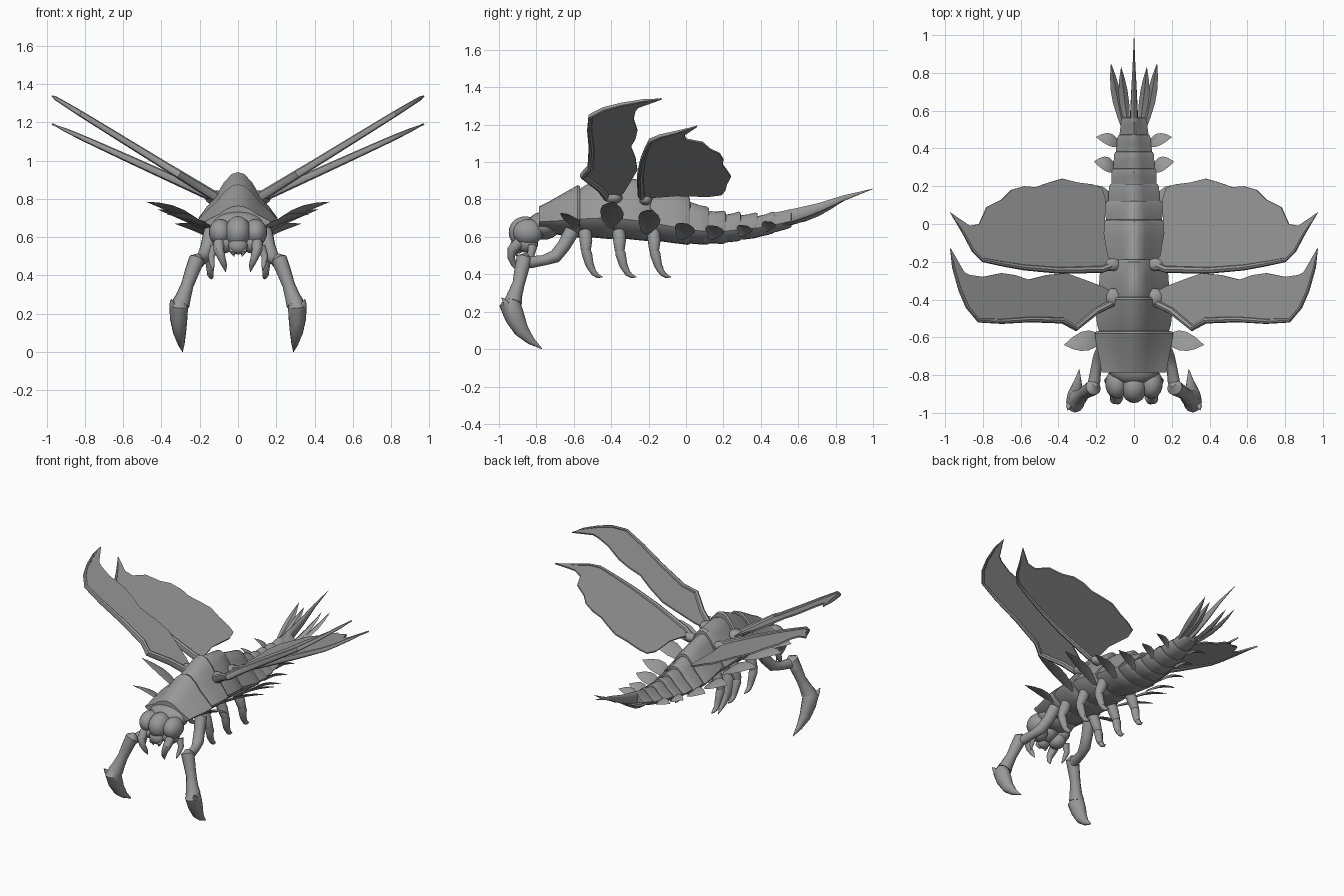
import bpy, bmesh, math
from mathutils import Vector

if "Cube" in bpy.data.objects:
    bpy.data.objects.remove(bpy.data.objects["Cube"])

grey = bpy.data.materials.new("chitin grey")
grey.diffuse_color = (0.32, 0.32, 0.32, 1)
grey.use_nodes = True
grey.node_tree.nodes["Principled BSDF"].inputs["Base Color"].default_value = grey.diffuse_color


def finish(name, bm, mirror=False, angle=40):
    bmesh.ops.recalc_face_normals(bm, faces=bm.faces)
    me = bpy.data.meshes.new(name)
    bm.to_mesh(me)
    bm.free()
    me.materials.append(grey)
    ob = bpy.data.objects.new(name, me)
    bpy.context.collection.objects.link(ob)
    if mirror:
        ob.modifiers.new("mirror", 'MIRROR')
    bpy.ops.object.select_all(action='DESELECT')
    ob.select_set(True)
    bpy.context.view_layer.objects.active = ob
    bpy.ops.object.shade_smooth_by_angle(angle=math.radians(angle))
    return ob


def loft(rings):
    bm = bmesh.new()
    vs = [[bm.verts.new(p) for p in r] for r in rings]
    n = len(vs[0])
    for a, b in zip(vs, vs[1:]):
        for i in range(n):
            bm.faces.new((a[i], a[(i + 1) % n], b[(i + 1) % n], b[i]))
    bm.faces.new(vs[0])
    bm.faces.new(vs[-1])
    return bm


def tube(name, pts, mirror=True, flat=1.0, sides=12):
    """Tapered limb through (x, y, z, radius) points; flat scales its sideways radius."""
    P = [Vector(p[:3]) for p in pts]
    span = P[-1] - P[0]
    ref = Vector((0, 1, 0)) if abs(span.x) > abs(span.y) + abs(span.z) else Vector((1, 0, 0))
    rings = []
    for i, p in enumerate(P):
        t = (P[min(i + 1, len(P) - 1)] - P[max(i - 1, 0)]).normalized()
        v = t.cross(ref).normalized()
        u = v.cross(t)
        r = pts[i][3]
        rings.append([p + u * r * flat * math.cos(a) + v * r * math.sin(a)
                      for a in [math.tau * k / sides for k in range(sides)]])
    return finish(name, loft(rings), mirror)


def leaf(name, base, tip, w, across, thick=0.012):
    """Pointed blade with a raised midrib."""
    b, t, a = Vector(base), Vector(tip), Vector(across).normalized()
    d = t - b
    n = d.cross(a).normalized()
    rings = []
    for f, k in ((0, .35), (.18, .7), (.4, 1), (.6, .95), (.8, .6), (.93, .22), (1, .02)):
        c = b + d * f + n * 0.02 * math.sin(f * math.pi)
        rings.append([c + a * w * k, c + n * thick * k, c - a * w * k, c - n * thick * k])
    return finish(name, loft(rings), True, 30)


def ball(name, c, r, mirror=False):
    bm = bmesh.new()
    bmesh.ops.create_uvsphere(bm, u_segments=20, v_segments=12, radius=1)
    for v in bm.verts:
        v.co = Vector((v.co.x * r[0] + c[0], v.co.y * r[1] + c[1], v.co.z * r[2] + c[2]))
    return finish(name, bm, mirror, 60)


# Body profile: y, half width, top, side height, bottom
KEYS = [(-.80, .18, .76, .68, .63), (-.62, .20, .85, .69, .60), (-.50, .205, .90, .70, .595),
        (-.38, .20, .935, .70, .59), (-.20, .17, .89, .68, .58), (0, .16, .81, .64, .56),
        (.10, .148, .75, .63, .56), (.20, .128, .725, .63, .565), (.40, .098, .715, .65, .60),
        (.50, .075, .725, .67, .63), (.62, .05, .745, .70, .67)]


def profile(y):
    for a, b in zip(KEYS, KEYS[1:]):
        if y <= b[0]:
            break
    f = max(0, min(1, (y - a[0]) / (b[0] - a[0])))
    return [p + (q - p) * f for p, q in zip(a, b)][1:]


# fractions across the half section: width, then height above (+) or below (-) the side
SECTION = [(0, 1), (.16, .96), (.36, .78), (.55, .5), (.8, .24), (1, 0),
           (.92, -.25), (.62, -.7), (.3, -.95), (0, -1)]


def section(y, s, bump):
    w, zt, zs, zb = profile(y)
    half = []
    for fx, fz in SECTION:
        h = (zt - zs) if fz > 0 else (zs - zb)
        ridge = bump * max(0, fz) ** 4
        half.append((fx * w * s, zs + fz * h * s + ridge))
    full = half + [(-x, z) for x, z in half[-2:0:-1]]
    return [(x, y, z) for x, z in full]


# Overlapping body segments, each flaring toward its rear edge
CUTS = [-.785, -.58, -.40, -.20, .01, .11, .20, .28, .37, .46, .55]
for i, (y0, y1) in enumerate(zip(CUTS, CUTS[1:])):
    L = y1 - y0
    bump = 0.012 if i > 2 else 0.004
    start = .95 if i == 0 else .88
    rings = [section(y0 - (0 if i == 0 else .01), start, 0), section(y0 + .25 * L, .96, 0),
             section(y0 + .65 * L, 1.0, bump * .3), section(y1, 1.03, bump),
             section(y1 + .012, .98, bump), section(y1 + .014, .8, 0)]
    finish("body_segment_%d" % (i + 1), loft(rings), False, 35)

# Tail spike and tail blades
tube("tail_spike", [(0, .48, .685, .045), (0, .60, .715, .04), (0, .72, .755, .028),
                    (0, .85, .81, .014), (0, 1.0, .857, .001)], False, .5)
for k, (bx, tx, ty, tz) in enumerate([(.055, .122, .85, .80), (.03, .068, .83, .79)]):
    leaf("tail_blade_%d" % k, (bx, .50, .66), (tx, ty, tz), .026, (1, -.15, .25))

# Side blades: y, base x, base z, tip x, tip z, half width
BLADES = [(-.61, .16, .65, .37, .72, .056), (-.42, .16, .65, .48, .785, .064),
          (-.22, .14, .62, .42, .745, .060), (-.03, .13, .59, .33, .67, .055),
          (.13, .11, .59, .27, .655, .05), (.29, .09, .605, .212, .655, .042),
          (.42, .07, .63, .20, .675, .036)]
for k, (y, bx, bz, tx, tz, w) in enumerate(BLADES):
    dy = -.03 if k == 0 else .04
    leaf("side_blade_%d" % (k + 1), (bx, y, bz), (tx, y + dy, tz), w, (0, 1, -.35), .009)

# Wings: flat outlines in plan, rising outward, with a thicker leading vein
FRONT_LEAD = [(.10, -.41), (.20, -.46), (.31, -.55), (.38, -.51), (.55, -.505), (.70, -.515),
              (.82, -.51), (.88, -.44), (.92, -.35), (.955, -.23), (.972, -.13)]
FRONT_TRAIL = [(.90, -.255), (.87, -.27), (.80, -.28), (.70, -.26), (.63, -.27), (.56, -.295),
               (.46, -.27), (.36, -.26), (.25, -.30), (.17, -.33), (.10, -.37)]
HIND_LEAD = [(.10, -.21), (.17, -.24), (.40, -.245), (.58, -.23), (.70, -.21), (.80, -.19),
             (.85, -.14), (.90, -.05), (.972, .06)]
HIND_TRAIL = [(.87, -.01), (.82, 0), (.78, .09), (.70, .13), (.65, .18), (.58, .20), (.52, .195),
              (.45, .22), (.38, .24), (.30, .22), (.22, .21), (.17, .19), (.15, .12),
              (.16, -.05), (.14, -.17)]


def wing(name, lead, trail, z0, slope):
    def z(x):
        return z0 + (x - .10) * slope
    bm = bmesh.new()
    f = bm.faces.new([bm.verts.new((x, y, z(x))) for x, y in lead + trail])
    up = Vector((-slope, 0, 1)).normalized() * .005
    # bevelled rim on both sides of the membrane
    low = bmesh.ops.extrude_face_region(bm, geom=[f])
    bmesh.ops.translate(bm, verts=[v for v in low["geom"] if isinstance(v, bmesh.types.BMVert)],
                        vec=up * 2)
    bmesh.ops.translate(bm, verts=bm.verts[:], vec=-up)
    finish(name, bm, True)
    n = len(lead) - 1
    tube(name + "_vein", [(x, y, z(x), .019 * (1 - i / n) + .002 + .006 * (i < n))
                          for i, (x, y) in enumerate(lead)], True, .8, 8)


wing("front_wing", FRONT_LEAD, FRONT_TRAIL, .80, .617)
wing("hind_wing", HIND_LEAD, HIND_TRAIL, .795, .455)
ball("front_wing_joint", (.11, -.39, .81), (.05, .05, .035), True)
ball("hind_wing_joint", (.12, -.215, .80), (.05, .035, .03), True)

# Head with large lobed eyes
ball("neck", (0, -.76, .66), (.14, .09, .075))
ball("head", (0, -.86, .625), (.07, .088, .085))
ball("eye_lobe", (.092, -.845, .625), (.06, .08, .07), True)
ball("cheek", (.075, -.85, .565), (.055, .06, .05), True)
ball("lip", (0, -.90, .555), (.05, .04, .045))

# Mouthparts
tube("mandible", [(.10, -.89, .57, .03), (.10, -.93, .53, .027), (.085, -.935, .49, .02),
                  (.07, -.92, .45, .014), (.065, -.905, .42, .002)])
tube("inner_palp", [(.03, -.90, .55, .02), (.03, -.915, .525, .014), (.02, -.905, .50, .003)])
tube("outer_palp", [(.12, -.82, .55, .025), (.14, -.83, .50, .018), (.135, -.85, .46, .013),
                    (.13, -.87, .43, .003)])

# Raptorial front arms
tube("upper_arm", [(.14, -.61, .63, .04), (.16, -.655, .55, .036), (.18, -.70, .495, .036),
                   (.20, -.76, .475, .028), (.21, -.83, .465, .032), (.22, -.865, .46, .03)])
tube("forearm", [(.205, -.85, .505, .015), (.215, -.865, .485, .042), (.24, -.88, .42, .038),
                 (.265, -.895, .35, .033), (.285, -.915, .29, .04), (.30, -.925, .25, .048)])
tube("claw", [(.30, -.925, .285, .03), (.31, -.94, .235, .058), (.31, -.915, .17, .053),
              (.305, -.88, .10, .04), (.297, -.83, .045, .022), (.29, -.77, .002, .002)], True, .85)
tube("claw_spur", [(.33, -.95, .22, .025), (.345, -.965, .25, .015), (.35, -.985, .275, .002)])

# Three pairs of small walking legs
for k, y in enumerate((-.54, -.36, -.175)):
    tube("leg_thigh_%d" % (k + 1), [(.11, y, .63, .035), (.13, y + .005, .58, .034),
                                    (.15, y + .005, .53, .027), (.15, y + .01, .515, .02)])
    tube("leg_shin_%d" % (k + 1), [(.15, y, .54, .02), (.15, y + .01, .51, .028),
                                   (.145, y + .025, .45, .022), (.145, y + .04, .42, .018)])
    tube("leg_foot_%d" % (k + 1), [(.145, y + .03, .435, .018), (.145, y + .05, .405, .016),
                                   (.14, y + .07, .39, .011), (.14, y + .095, .385, .002)])
